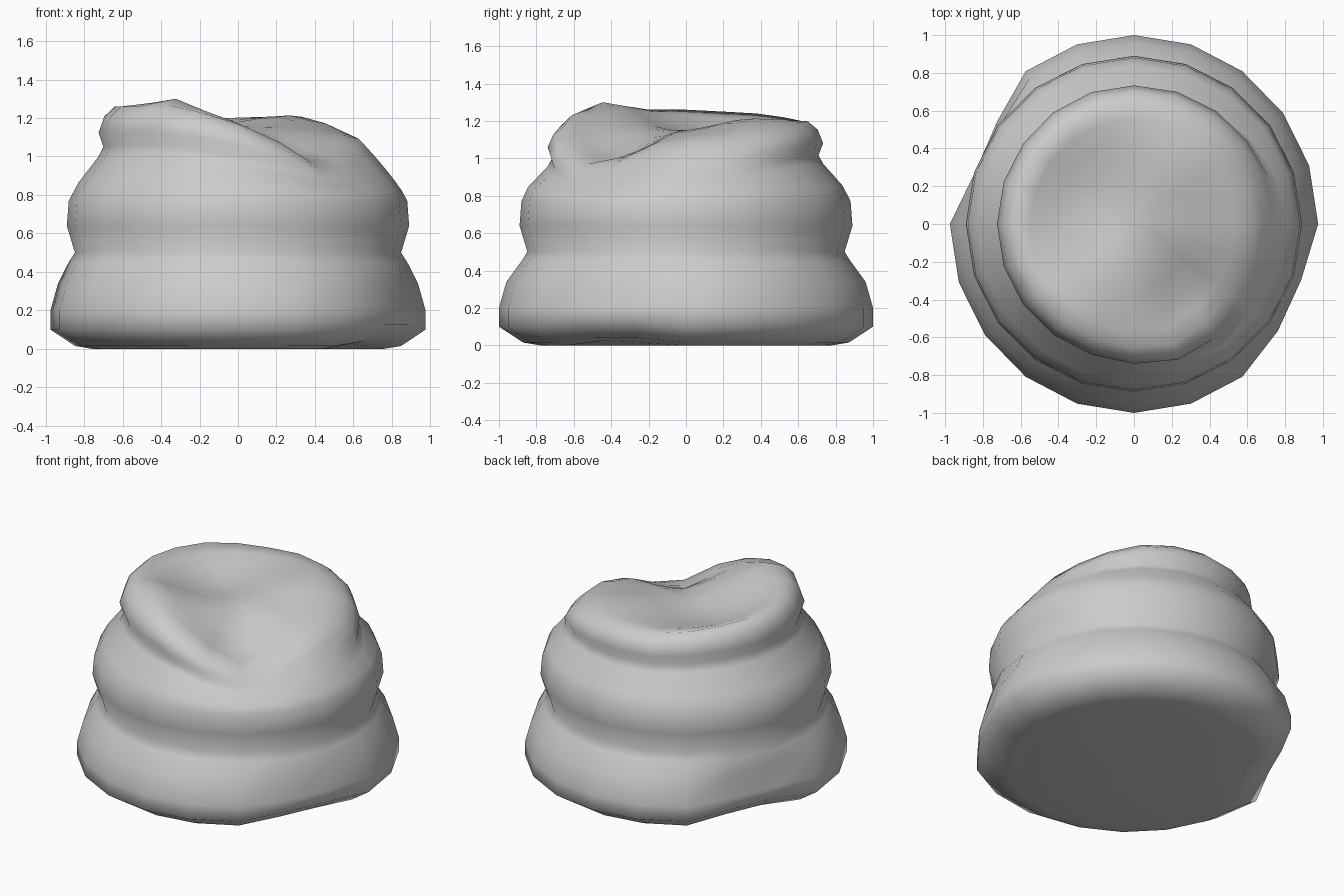
import bpy, bmesh
from math import sin, cos, tau, exp

if "Cube" in bpy.data.objects:
    bpy.data.objects.remove(bpy.data.objects["Cube"])

N = 20
# side profile (radius, height), from base to the soft rolled rim
PROFILE = [(0.78, 0.0), (0.87, 0.015), (1.0, 0.1), (1.0, 0.2), (0.96, 0.34),
           (0.88, 0.45), (0.848, 0.50), (0.89, 0.64), (0.88, 0.77),
           (0.83, 0.86), (0.725, 0.99), (0.70, 1.04), (0.725, 1.11),
           (0.695, 1.19), (0.64, 1.24)]
# rim height every 18 degrees, from +x counter-clockwise
RIM = [1.09, 1.10, 1.13, 1.17, 1.19, 1.20, 1.20, 1.22, 1.24, 1.25,
       1.26, 1.26, 1.26, 1.27, 1.23, 1.17, 1.08, 0.97, 0.98, 1.05]
# pinches in the lowest roll: step -> radius factor
PINCH = {8: 0.92, 9: 0.905, 18: 0.965, 19: 0.955}
# where the rim slumps into a rounded slope: step -> amount
SLUMP = {16: 0.15, 17: 0.75, 18: 1, 19: 1, 0: 1, 1: 0.7, 2: 0.25}
CENTRE = 1.15


def bump(x, y, cx, cy, height, size):
    return height * exp(-((x - cx) ** 2 + (y - cy) ** 2) / size ** 2)


def add_ring(bm, pts):
    return [bm.verts.new(p) for p in pts]


bm = bmesh.new()
rings = []
# stacked rolls, slumping toward the low front-right side
for n, (r, z) in enumerate(PROFILE):
    pts = []
    for i in range(N):
        a = tau * i / N
        rr, zz = r, z
        if z > 0.77:
            k = (RIM[i] - 0.77) / 0.47
            zz = 0.77 + (z - 0.77) * k
            rr += max(0, 1 - k) * 0.1
            w = SLUMP.get(i, 0)
            u = (n - 8) / 6
            rr += w * (0.88 - 0.25 * u ** 1.2 - rr)
            zz += w * (0.77 + (RIM[i] - 0.77) * u - zz)
        if z < 0.45 and i in PINCH:
            rr *= PINCH[i]
            if z < 0.15:
                zz += 0.025
        pts.append((rr * cos(a) * (0.975 if z < 0.45 else 1), rr * sin(a), zz))
    rings.append(add_ring(bm, pts))

# hollow, creased top surface
rim_pts = [v.co.copy() for v in rings[-1]]
for t in (0.86, 0.7, 0.52, 0.34, 0.17):
    pts = []
    for p in rim_pts:
        x, y = p.x * t, p.y * t
        z = CENTRE + (p.z + 0.01 - CENTRE) * t ** 1.5
        z += bump(x, y, -0.3, 0.15, -0.05, 0.25)
        z += bump(x, y, 0.25, -0.4, -0.06, 0.16)
        z += bump(x, y, -0.35, -0.40, 0.05, 0.2)
        z += bump(x, y, 0.28, 0.3, 0.05, 0.25)
        pts.append((x, y, z))
    rings.append(add_ring(bm, pts))

for a, b in zip(rings, rings[1:]):
    for i in range(N):
        j = (i + 1) % N
        bm.faces.new((a[i], a[j], b[j], b[i]))
centre = bm.verts.new((0, 0, CENTRE))
for i in range(N):
    bm.faces.new((rings[-1][i], rings[-1][(i + 1) % N], centre))
bm.faces.new(rings[0][::-1])
bmesh.ops.recalc_face_normals(bm, faces=bm.faces)
for f in bm.faces:
    f.smooth = True

mesh = bpy.data.meshes.new("rolled_sack")
bm.to_mesh(mesh)
bm.free()
sack = bpy.data.objects.new("rolled_sack", mesh)
bpy.context.collection.objects.link(sack)
